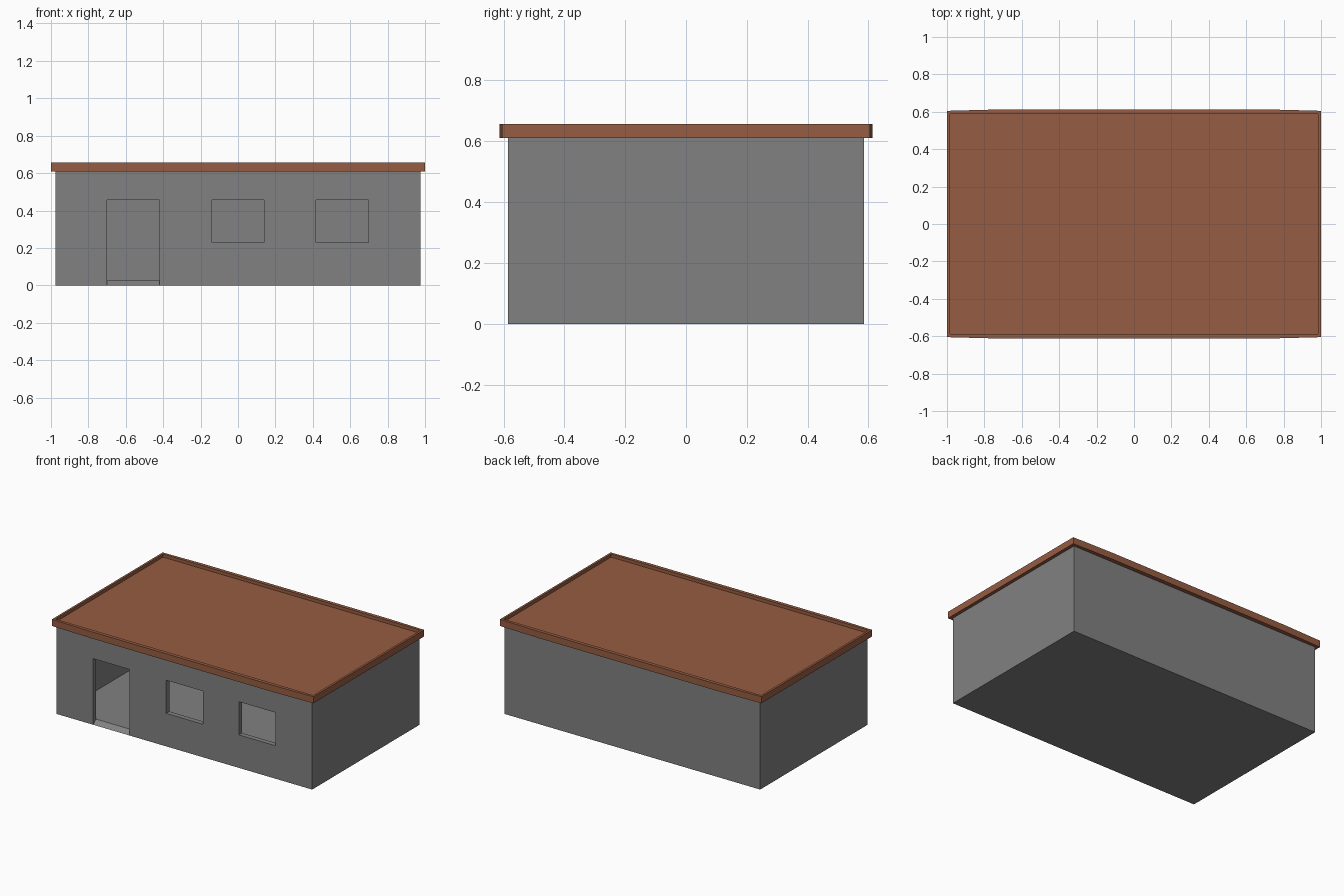
import bpy

if "Cube" in bpy.data.objects:
    bpy.data.objects.remove(bpy.data.objects["Cube"])


def material(name, color):
    m = bpy.data.materials.new(name)
    m.diffuse_color = (*color, 1)
    m.use_nodes = True
    m.node_tree.nodes["Principled BSDF"].inputs["Base Color"].default_value = m.diffuse_color
    return m


GREY = material("wall grey", (0.22, 0.22, 0.22))
BROWN = material("roof brown", (0.305, 0.107, 0.054))


def prism(name, profile, axis, lo, hi, mat):
    """Extrude a 2D profile along x (profile is y,z) or z (profile is x,y)."""
    n = len(profile)
    verts = [(h, a, b) if axis == "x" else (a, b, h)
             for h in (lo, hi) for a, b in profile]
    faces = [tuple(reversed(range(n))), tuple(range(n, 2 * n))]
    faces += [(i, (i + 1) % n, n + (i + 1) % n, n + i) for i in range(n)]
    me = bpy.data.meshes.new(name)
    me.from_pydata(verts, [], faces)
    me.materials.append(mat)
    ob = bpy.data.objects.new(name, me)
    bpy.context.collection.objects.link(ob)
    return ob


def box(name, x0, x1, y0, y1, z0, z1, mat):
    return prism(name, [(x0, y0), (x1, y0), (x1, y1), (x0, y1)], "z", z0, z1, mat)


def cut(ob, cutters):
    """Subtract the cutters, bake the result and remove the cutters."""
    for c in cutters:
        c.hide_render = True
        mod = ob.modifiers.new("cut", "BOOLEAN")
        mod.operation = "DIFFERENCE"
        mod.solver = "EXACT"
        mod.object = c
    bpy.context.view_layer.update()
    deps = bpy.context.evaluated_depsgraph_get()
    me = bpy.data.meshes.new_from_object(ob.evaluated_get(deps))
    ob.modifiers.clear()
    ob.data = me
    for c in cutters:
        bpy.data.objects.remove(c)


X, Y, T = 0.977, 0.585, 0.035   # wall half sizes and thickness
FLOOR, EAVE, TOP = 0.025, 0.61, 0.656

# Hollow walls with floor, two windows and a doorway with a sloped threshold
walls = box("walls", -X, X, -Y, Y, 0, EAVE, GREY)
cutters = [box("room_cutter", -X + T, X - T, -Y + T, Y - T, FLOOR, 0.8, GREY)]
for x in (0.0, 0.557):
    cutters.append(box("window_cutter", x - 0.14, x + 0.14,
                       -0.7, -0.5, 0.228, 0.457, GREY))
door = [(-Y - 2 * T, -2 * FLOOR), (-Y + 2 * T, 2 * FLOOR),
        (-Y + 2 * T, 0.457), (-Y - 2 * T, 0.457)]
cutters.append(prism("door_cutter", door, "x", -0.70, -0.42, GREY))
cut(walls, cutters)

# Overhanging flat roof, long edges slightly bowed, with a shallow recessed deck
outline = [(-1, -0.605), (-0.7, -0.613), (0.7, -0.613), (1, -0.605),
           (1, 0.605), (0.7, 0.613), (-0.7, 0.613), (-1, 0.605)]
roof = prism("roof", outline, "z", EAVE, TOP, BROWN)
cut(roof, [box("deck_cutter", -0.985, 0.985, -0.588, 0.588, 0.634, 0.8, BROWN)])
